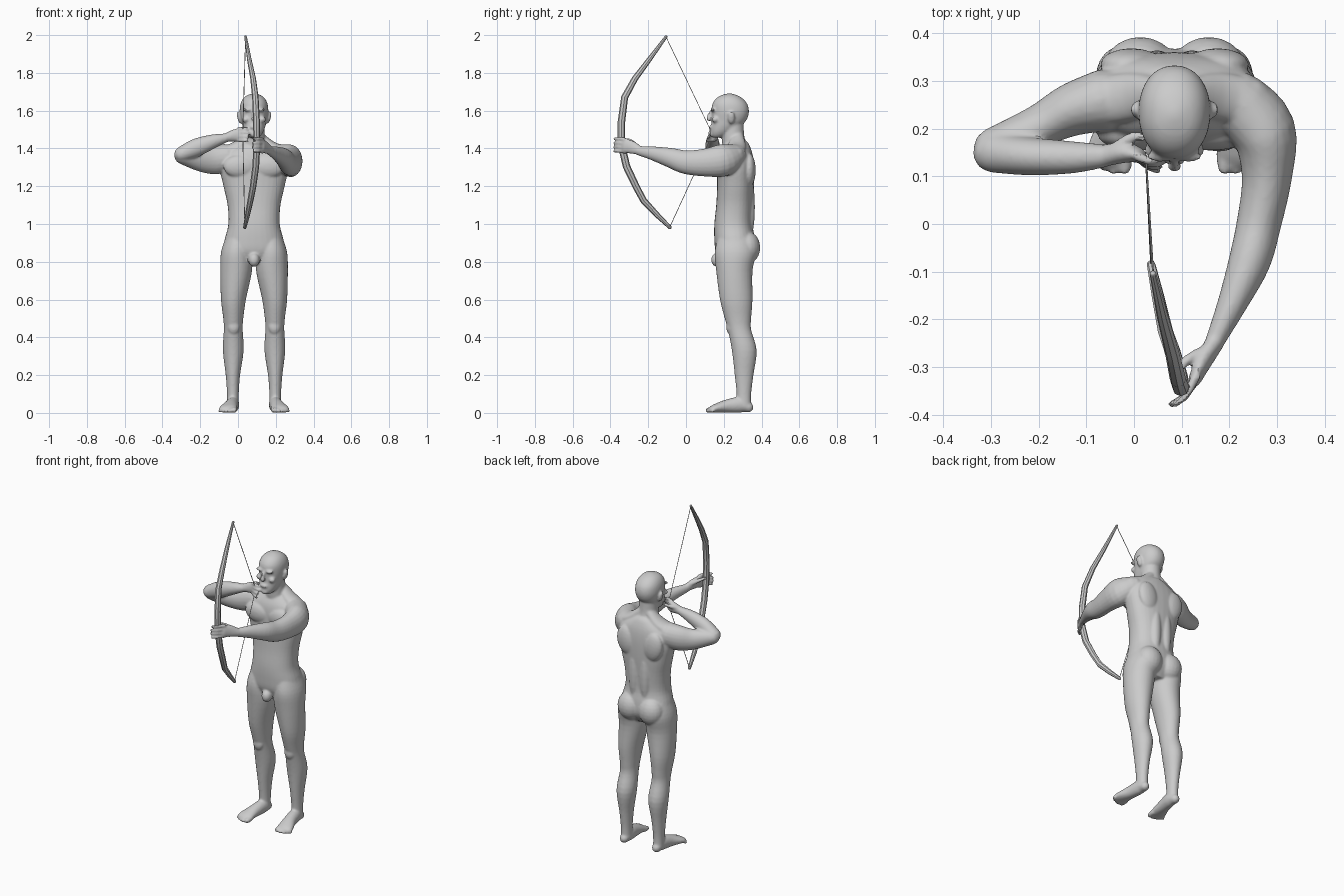
import bpy, bmesh, math
from mathutils import Vector, Matrix

CX = 0.085            # centre line of the body
parts = []            # pieces fused into the body


def spline(rows, steps):
    """Catmull-Rom interpolation of rows of any length."""
    out, n = [], len(rows)
    for i in range(n - 1):
        p0, p1, p2, p3 = rows[max(i - 1, 0)], rows[i], rows[i + 1], rows[min(i + 2, n - 1)]
        for k in range(steps):
            t = k / steps
            out.append([0.5 * (2 * b + (c - a) * t + (2 * a - 5 * b + 4 * c - d) * t * t
                               + (3 * b - a - 3 * c + d) * t ** 3)
                        for a, b, c, d in zip(p0, p1, p2, p3)])
    return out + [list(rows[-1])]


def tube(name, rows, side=(1, 0, 0), steps=4, sides=20, flat=False, power=2.0, rounded=True):
    """Loft ellipses along rows of (x, y, z, radius_side, radius_other)."""
    rows = spline(rows, steps)
    side = Vector(side)
    pts = [Vector(r[:3]) for r in rows]
    rings = []
    for i, r in enumerate(rows):
        t = (pts[min(i + 1, len(pts) - 1)] - pts[max(i - 1, 0)]).normalized()
        if flat:
            t = Vector((0, 0, math.copysign(1, t.z)))
        a = (side - t * side.dot(t)).normalized()
        rings.append((pts[i], a, t.cross(a), r[3], r[4], t))
    if rounded:
        def cap(ring, sign):
            p, a, b, ra, rb, t = ring
            m = min(ra, rb) * sign
            return [(p + t * m * f, a, b, ra * s, rb * s, t) for f, s in ((.5, .86), (.85, .52), (1, .12))]
        rings = cap(rings[0], -1)[::-1] + rings + cap(rings[-1], 1)
    bm = bmesh.new()
    loops = []
    for p, a, b, ra, rb, t in rings:
        loop = []
        for k in range(sides):
            c, s = math.cos(k * math.tau / sides), math.sin(k * math.tau / sides)
            c = math.copysign(abs(c) ** (2 / power), c)
            s = math.copysign(abs(s) ** (2 / power), s)
            loop.append(bm.verts.new(p + a * ra * c + b * rb * s))
        loops.append(loop)
    for l0, l1 in zip(loops, loops[1:]):
        for k in range(sides):
            j = (k + 1) % sides
            bm.faces.new((l0[k], l0[j], l1[j], l1[k]))
    bm.faces.new(loops[0][::-1])
    bm.faces.new(loops[-1])
    return finish(name, bm)


def finish(name, bm):
    bmesh.ops.recalc_face_normals(bm, faces=bm.faces)
    me = bpy.data.meshes.new(name)
    bm.to_mesh(me)
    bm.free()
    ob = bpy.data.objects.new(name, me)
    bpy.context.collection.objects.link(ob)
    return ob


def stack(name, rows, power=2.0):
    """Horizontal sections: (z, x, half_width, y_front, y_back)."""
    parts.append(tube(name, [(x, (f + b) / 2, z, w, (b - f) / 2) for z, x, w, f, b in rows],
                      flat=True, power=power, sides=32, rounded=False))


def limb(name, rows, side=(1, 0, 0)):
    parts.append(tube(name, rows, side))


def blob(name, loc, size, tilt=0.0):
    bm = bmesh.new()
    bmesh.ops.create_uvsphere(bm, u_segments=20, v_segments=12, radius=1,
                              matrix=Matrix.Translation(loc) @ Matrix.Rotation(tilt, 4, 'Y')
                              @ Matrix.Diagonal((*size, 1)))
    parts.append(finish(name, bm))


# torso, neck and head
stack("torso", [(.79, CX, .10, .19, .33), (.85, CX, .165, .158, .365), (.92, CX, .155, .15, .365),
                (1.0, CX, .136, .15, .352), (1.1, CX, .14, .16, .355), (1.2, CX, .162, .165, .36),
                (1.3, CX, .182, .165, .36), (1.37, CX, .165, .175, .352), (1.42, CX, .09, .20, .335),
                (1.44, CX, .05, .215, .32)], 2.3)
stack("neck", [(1.36, CX, .075, .20, .34), (1.42, CX, .062, .192, .322), (1.47, CX, .056, .19, .308),
               (1.55, CX, .054, .19, .305)])
stack("head", [(1.457, CX, .022, .145, .19), (1.468, CX, .036, .134, .215), (1.49, CX, .05, .13, .25),
               (1.52, CX, .061, .133, .29), (1.55, CX, .068, .137, .32), (1.59, CX, .075, .137, .333),
               (1.63, CX, .073, .138, .327), (1.66, CX, .061, .155, .305), (1.68, CX, .04, .183, .275),
               (1.691, CX, .01, .22, .24)], 2.15)
limb("nose", [(CX, .137, 1.60, .009, .008), (CX, .124, 1.573, .010, .012), (CX, .121, 1.556, .016, .012)])
blob("lips", (CX, .135, 1.513), (.025, .013, .011))
blob("chin", (CX, .14, 1.475), (.022, .014, .016))
blob("groin", (CX, .165, .81), (.03, .032, .037))

# mirrored muscles, ears, legs and feet
for s in (-1, 1):
    X = lambda d: CX + s * d
    blob("brow", (X(.03), .143, 1.605), (.03, .013, .010))
    blob("cheek", (X(.043), .155, 1.553), (.02, .018, .017))
    blob("ear", (X(.079), .24, 1.563), (.010, .019, .034), s * .25)
    blob("chest", (X(.075), .188, 1.305), (.088, .034, .06))
    blob("shoulder_blade", (X(.09), .335, 1.285), (.065, .034, .09), s * .2)
    blob("back_muscle", (X(.037), .335, 1.09), (.034, .03, .17))
    blob("buttock", (X(.072), .325, .875), (.078, .068, .085))
    limb("trapezius", [(X(.02), .275, 1.465, .03, .03), (X(.09), .268, 1.41, .05, .03),
                       (X(.165), .255, 1.375, .05, .035)], (0, 1, 0))
    stack("leg", [(z, X(x), w, f, b) for z, x, w, f, b in (
        (.93, .085, .065, .17, .35), (.85, .093, .082, .152, .37), (.75, .095, .084, .16, .352),
        (.6, .109, .066, .18, .352), (.5, .11, .053, .205, .345), (.44, .11, .05, .222, .345),
        (.33, .11, .055, .243, .374), (.2, .112, .038, .258, .357), (.1, .112, .031, .268, .345),
        (.03, .112, .031, .268, .345))])
    blob("kneecap", (X(.108), .235, .455), (.032, .022, .04))
    limb("foot", [(X(.112), .33, .03, .027, .028), (X(.112), .29, .043, .034, .042),
                  (X(.122), .22, .036, .037, .036), (X(.136), .155, .024, .048, .023),
                  (X(.138), .135, .018, .046, .017)])
    for i, (dx, tip, r) in enumerate(((.102, .108, .015), (.125, .106, .011), (.144, .113, .010),
                                      (.162, .122, .010), (.178, .134, .009))):
        limb("toe", [(X(dx), .15, .018, r, r), (X(dx + .003), tip + r * .7, r, r, r)])

# drawing arm, folded to the chin
Y = (0, 1, 0)
limb("drawing_upper_arm", [(-.06, .26, 1.35, .066, .075), (-.13, .24, 1.338, .056, .075),
                           (-.2, .205, 1.338, .045, .06), (-.295, .16, 1.36, .042, .043)], Y)
limb("drawing_forearm", [(-.298, .15, 1.37, .042, .04), (-.22, .142, 1.405, .04, .048),
                         (-.13, .14, 1.438, .034, .037), (-.06, .143, 1.457, .024, .023)], Y)
limb("drawing_palm", [(-.065, .143, 1.457, .023, .022), (-.02, .15, 1.468, .022, .033),
                      (.01, .145, 1.472, .016, .035)], Y)
limb("drawing_thumb", [(-.045, .155, 1.475, .013, .013), (-.005, .182, 1.487, .011, .011),
                       (.02, .182, 1.49, .009, .009)], Y)
for i in range(4):
    z = 1.442 + i * .021
    limb("drawing_finger", [(.005, .143, z, .010, .010), (.032, .12 + .004 * i, z, .009, .009),
                            (.05 + .004 * (i % 3), .112 + .008 * i, z - .003, .008, .008)], Y)

# bow arm, reaching forward
limb("bow_arm", [(.22, .255, 1.36, .066, .065), (.272, .195, 1.337, .068, .086),
                 (.279, .10, 1.325, .053, .074), (.262, 0, 1.327, .047, .063),
                 (.242, -.08, 1.35, .044, .053), (.205, -.17, 1.373, .031, .038),
                 (.168, -.25, 1.388, .02, .025)])
limb("bow_palm", [(.172, -.245, 1.388, .02, .024), (.148, -.285, 1.405, .018, .034),
                  (.128, -.325, 1.415, .014, .038)])
limb("bow_thumb", [(.152, -.265, 1.41, .013, .013), (.112, -.285, 1.435, .011, .011),
                   (.085, -.315, 1.447, .009, .009)])
for i in range(4):
    z = 1.382 + i * .022
    limb("bow_finger", [(.13, -.32, z, .010, .010), (.108, -.36, z + .004, .009, .009),
                        (.076 + .006 * abs(i - 1.5), -.378, z + .003, .008, .008)])

# fuse all pieces into one smooth skin
bpy.ops.object.select_all(action='DESELECT')
for p in parts:
    p.select_set(True)
body = parts[0]
bpy.context.view_layer.objects.active = body
bpy.ops.object.join()
body.name = "body"
rm = body.modifiers.new("fuse", 'REMESH')
rm.mode, rm.voxel_size, rm.use_smooth_shade = 'VOXEL', .006, True
sm = body.modifiers.new("soften", 'SMOOTH')
sm.factor, sm.iterations = .5, 6
for m in ("fuse", "soften"):
    bpy.ops.object.modifier_apply(modifier=m)
bpy.ops.object.shade_smooth()

# bow stave, faceted
stave = [(.04, -.105, 1.992, .007), (.06, -.195, 1.87, .012), (.08, -.27, 1.77, .015),
         (.092, -.325, 1.67, .017), (.098, -.342, 1.54, .018), (.1, -.342, 1.42, .018),
         (.094, -.315, 1.305, .018), (.08, -.265, 1.2, .017), (.066, -.225, 1.125, .016),
         (.05, -.15, 1.045, .013), (.036, -.085, .982, .009)]
bow = tube("bow", [(*r, r[3] * 1.1) for r in stave], steps=1, sides=8)

# bow string, pulled to the fingers
string = tube("bow_string", [(x, y, z, .002, .002) for x, y, z in (
    (.04, -.103, 1.985), (.025, .14, 1.475), (.036, -.083, .99))], steps=1, sides=6)
for ob in (bow, string):
    bpy.context.view_layer.objects.active = ob
    ob.select_set(True)
    bpy.ops.object.shade_smooth_by_angle(angle=math.radians(30))
